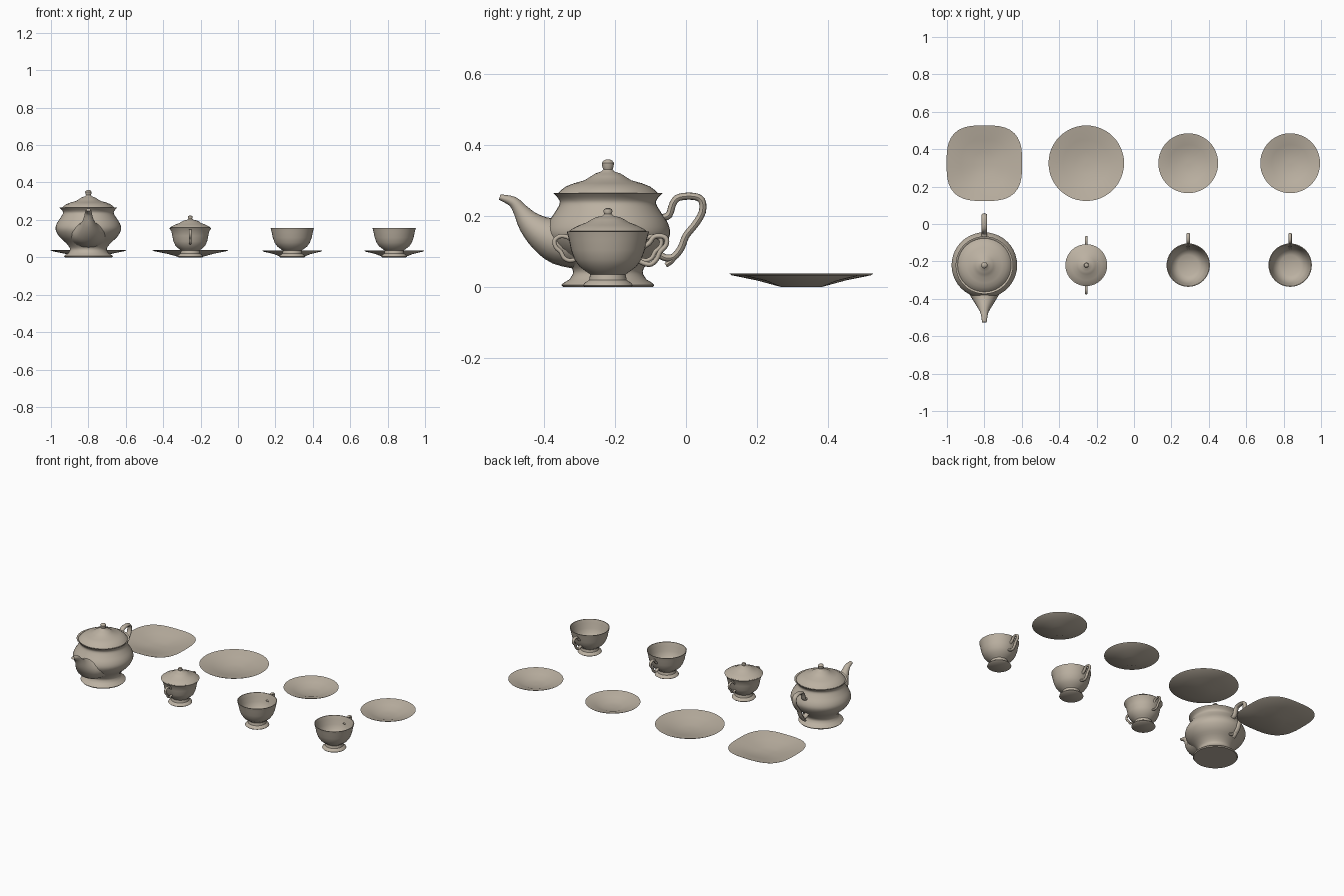
import bpy, bmesh, math
from mathutils import Vector

cube = bpy.data.objects.get("Cube")
if cube:
    bpy.data.objects.remove(cube, do_unlink=True)

china = bpy.data.materials.new("warm_china")
china.use_nodes = True
COLOUR = (0.50, 0.44, 0.36, 1)
china.diffuse_color = COLOUR
china.node_tree.nodes["Principled BSDF"].inputs["Base Color"].default_value = COLOUR


def finish(name, bm, place, angle=40):
    bmesh.ops.remove_doubles(bm, verts=bm.verts, dist=1e-5)
    bmesh.ops.recalc_face_normals(bm, faces=bm.faces)
    mesh = bpy.data.meshes.new(name)
    bm.to_mesh(mesh)
    bm.free()
    mesh.materials.append(china)
    ob = bpy.data.objects.new(name, mesh)
    ob.location = place
    bpy.context.collection.objects.link(ob)
    bpy.ops.object.select_all(action="DESELECT")
    ob.select_set(True)
    bpy.context.view_layer.objects.active = ob
    bpy.ops.object.shade_smooth_by_angle(angle=math.radians(angle))
    return ob


def bridge(bm, rings):
    for a, b in zip(rings, rings[1:]):
        n = len(a)
        for i in range(n):
            bm.faces.new((a[i], a[(i + 1) % n], b[(i + 1) % n], b[i]))


def smooth_path(points, steps):
    """Catmull-Rom interpolation through the given points."""
    pts = [Vector(p) for p in points]
    pts = [2 * pts[0] - pts[1]] + pts + [2 * pts[-1] - pts[-2]]
    out = []
    for a, b, c, d in zip(pts, pts[1:], pts[2:], pts[3:]):
        for s in range(steps):
            t = s / steps
            out.append(0.5 * (2 * b + (c - a) * t + (2 * a - 5 * b + 4 * c - d) * t * t
                              + (3 * b - a - 3 * c + d) * t ** 3))
    return out + [pts[-2]]


def lathe(name, profile, place, n=40, power=2):
    """Revolve (radius, z); power above 2 squares the outer part off."""
    bm = bmesh.new()
    widest = max(p[0] for p in profile)
    rings = []
    for r, z in profile:
        ring = []
        e = 2 + (power - 2) * r / widest
        for i in range(n):
            a = 2 * math.pi * i / n
            c, s = math.cos(a), math.sin(a)
            k = r / (abs(c) ** e + abs(s) ** e) ** (1 / e)
            ring.append(bm.verts.new((c * k, s * k, z)))
        rings.append(ring)
    bridge(bm, rings)
    bm.faces.new(rings[0])
    bm.faces.new(rings[-1])
    return finish(name, bm, place)


def tube(name, path, place, flip=1, n=12, steps=3):
    """Sweep an ellipse along (y, z, half width, half thickness)."""
    bm = bmesh.new()
    pts = [Vector((p[0], p[1], p[2], p[3])) for p in path]
    pts = smooth_path(pts, steps)
    rings = []
    for i, p in enumerate(pts):
        a, b = pts[max(i - 1, 0)], pts[min(i + 1, len(pts) - 1)]
        t = Vector((b[0] - a[0], b[1] - a[1])).normalized()
        ring = []
        for k in range(n):
            ang = 2 * math.pi * k / n
            off = math.sin(ang) * p[3]
            ring.append(bm.verts.new((math.cos(ang) * p[2],
                                      flip * (p[0] - t.y * off), p[1] + t.x * off)))
        rings.append(ring)
    bridge(bm, rings)
    bm.faces.new(rings[0])
    bm.faces.new(rings[-1])
    return finish(name, bm, place)


def loop(name, path, place, width, thick, flip=1):
    return tube(name, [(y, z, width, thick) for y, z in path], place, flip)


FRONT, BACK = -0.22, 0.325
POT, SUGAR, CUPS = -0.8, -0.255, (0.29, 0.835)

# Teapot: foot and belly with a flared rim
foot = [(0.126, 0), (0.131, 0.006), (0.125, 0.012)]
belly = [(0.108, 0.022), (0.098, 0.045), (0.118, 0.075), (0.155, 0.11), (0.175, 0.148),
         (0.169, 0.18), (0.15, 0.21), (0.136, 0.235), (0.14, 0.25), (0.154, 0.265)]
inner = [(0.148, 0.264), (0.13, 0.245), (0.13, 0.225)]
lathe("teapot_body", foot + [tuple(p) for p in smooth_path(belly, 3)] + inner, (POT, FRONT, 0))

# Teapot lid with stepped dome and knob
lathe("teapot_lid", [(0.135, 0.25), (0.143, 0.262), (0.134, 0.272), (0.118, 0.284),
                     (0.095, 0.293), (0.066, 0.301), (0.05, 0.311), (0.036, 0.32),
                     (0.018, 0.326), (0.013, 0.332), (0.016, 0.34), (0.017, 0.35),
                     (0.012, 0.357), (0.004, 0.36)], (POT, FRONT, 0))

# Spout: wide root narrowing to an upturned lip
tube("teapot_spout", [(-0.08, 0.125, 0.105, 0.075), (-0.14, 0.133, 0.088, 0.068),
                      (-0.185, 0.152, 0.06, 0.05), (-0.222, 0.183, 0.036, 0.034),
                      (-0.247, 0.217, 0.023, 0.021), (-0.268, 0.241, 0.018, 0.015),
                      (-0.305, 0.254, 0.012, 0.008)], (POT, FRONT, 0), n=20)

# Teapot handle: angular loop with a small curl at the foot
loop("teapot_handle", [(0.15, 0.195), (0.172, 0.203), (0.183, 0.235), (0.2, 0.253),
                       (0.24, 0.256), (0.264, 0.245), (0.266, 0.212), (0.246, 0.177),
                       (0.22, 0.145), (0.206, 0.11), (0.185, 0.085), (0.162, 0.083),
                       (0.14, 0.095)], (POT, FRONT, 0), 0.015, 0.01)
loop("teapot_handle_curl", [(0.192, 0.09), (0.178, 0.072), (0.163, 0.062)],
     (POT, FRONT, 0), 0.012, 0.007)

# Sugar bowl, lid and pair of handles
small_foot = [(0.064, 0), (0.07, 0.005), (0.067, 0.011), (0.053, 0.02), (0.05, 0.036)]
lathe("sugar_bowl", small_foot + [(0.062, 0.046), (0.08, 0.063), (0.09, 0.085), (0.096, 0.115),
                                  (0.101, 0.138), (0.112, 0.156), (0.107, 0.157),
                                  (0.096, 0.14)], (SUGAR, FRONT, 0))
lathe("sugar_lid", [(0.1, 0.15), (0.109, 0.158), (0.1, 0.165), (0.08, 0.175), (0.058, 0.183),
                    (0.048, 0.19), (0.034, 0.197), (0.016, 0.201), (0.01, 0.206),
                    (0.013, 0.213), (0.011, 0.22), (0.004, 0.223)], (SUGAR, FRONT, 0))
for side, flip in (("front", -1), ("back", 1)):
    loop("sugar_handle_" + side, [(0.09, 0.118), (0.108, 0.138), (0.133, 0.144), (0.15, 0.132),
                                  (0.147, 0.113), (0.133, 0.1), (0.124, 0.083),
                                  (0.107, 0.075), (0.08, 0.081)],
         (SUGAR, FRONT, 0), 0.007, 0.006, flip)

# Open cups with looped handles
cup = [(0.06, 0.043), (0.08, 0.058), (0.094, 0.078), (0.104, 0.105), (0.11, 0.135),
       (0.116, 0.157), (0.112, 0.157), (0.105, 0.135), (0.099, 0.105), (0.089, 0.08),
       (0.075, 0.062), (0.055, 0.05)]
for i, x in enumerate(CUPS, 1):
    lathe(f"cup_{i}", small_foot + cup, (x, FRONT, 0))
    loop(f"cup_handle_{i}", [(0.1, 0.113), (0.117, 0.125), (0.13, 0.142), (0.152, 0.144),
                             (0.165, 0.135), (0.163, 0.117), (0.147, 0.1), (0.138, 0.08),
                             (0.122, 0.065), (0.105, 0.066), (0.085, 0.075)],
         (x, FRONT, 0), 0.009, 0.007)


# Plates and saucers: shallow cones on a flat foot
def plate(name, x, r, height, power=2):
    lathe(name, [(0.055, 0), (r * 0.62, height * 0.5), (r * 0.97, height * 0.88),
                 (r, height), (r * 0.97, height * 0.97), (r * 0.62, height * 0.58),
                 (0.06, 0.006), (0.01, 0.005)], (x, BACK, 0), 48, power)


plate("square_plate", POT, 0.202, 0.038, 3)
plate("round_plate", SUGAR, 0.202, 0.038)
for i, x in enumerate(CUPS, 1):
    plate(f"saucer_{i}", x, 0.16, 0.035)
